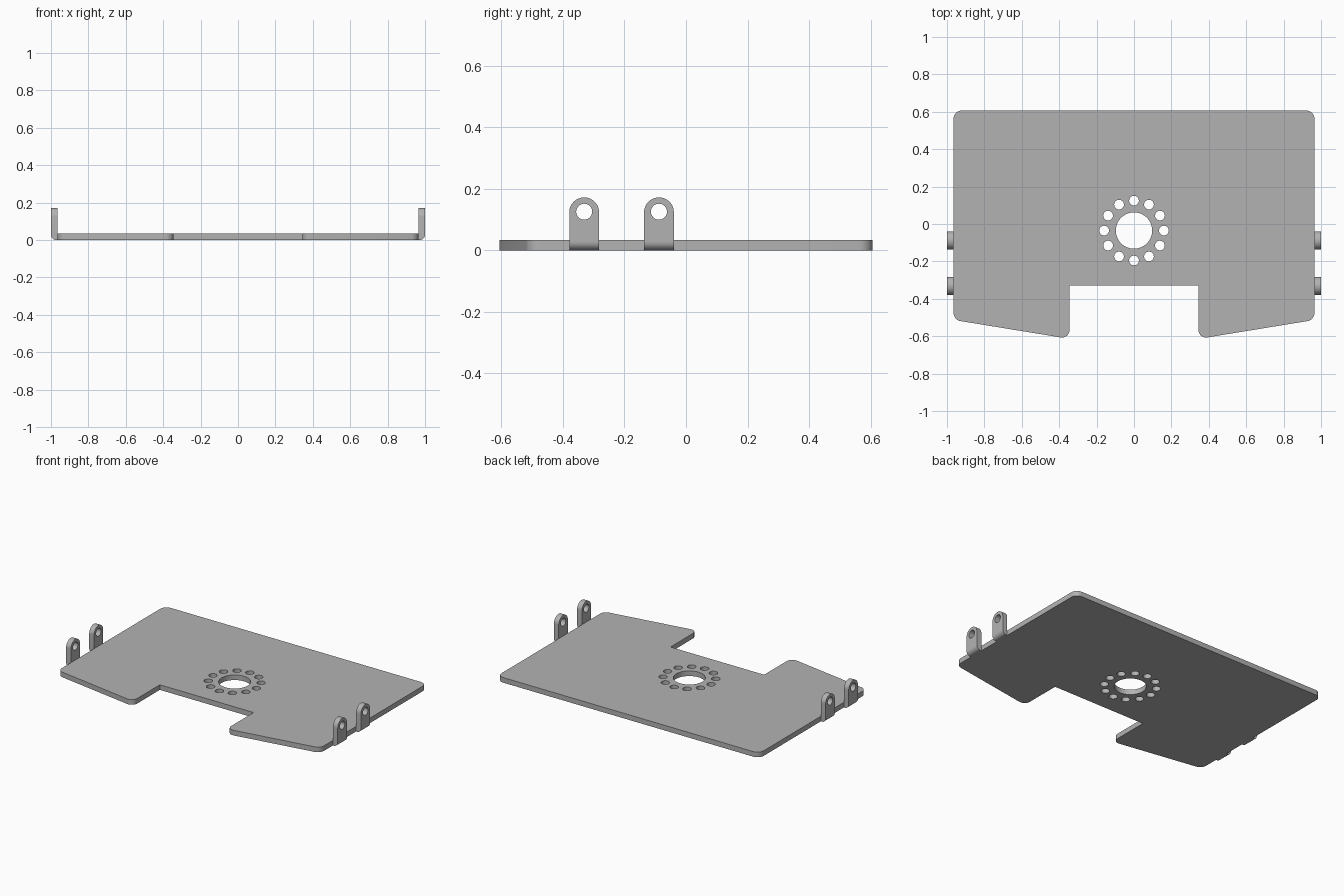
import bpy
import bmesh
from math import cos, sin, pi, tan, radians
from mathutils import Matrix, Vector

if "Cube" in bpy.data.objects:
    bpy.data.objects.remove(bpy.data.objects["Cube"])

grey = bpy.data.materials.new("grey metal")
grey.use_nodes = True
GREY = (0.45, 0.45, 0.45, 1)
grey.diffuse_color = GREY
grey.node_tree.nodes["Principled BSDF"].inputs["Base Color"].default_value = GREY

T = 0.034        # sheet thickness
HALF_X = 0.965   # half width of the plate


def arc(cx, cy, r, start, end, n):
    """Points along an arc, angles in radians."""
    return [(cx + r * cos(start + (end - start) * i / n),
             cy + r * sin(start + (end - start) * i / n)) for i in range(n + 1)]


def circle(cx, cy, r, n=32):
    return arc(cx, cy, r, 0, 2 * pi, n)[:-1]


def fillet(corners, n=8):
    """Outline from (x, y, radius) corners, rounding those with a radius."""
    out = []
    for i, (x, y, r) in enumerate(corners):
        p = Vector((x, y))
        a = (Vector(corners[i - 1][:2]) - p).normalized()
        b = (Vector(corners[(i + 1) % len(corners)][:2]) - p).normalized()
        if r == 0:
            out.append((x, y))
            continue
        half = a.angle(b) / 2
        centre = p + (a + b).normalized() * (r / sin(half))
        start = p + a * (r / tan(half)) - centre
        sweep = (p + b * (r / tan(half)) - centre).angle_signed(start)
        for k in range(n + 1):
            t = sweep * k / n
            out.append((centre.x + start.x * cos(t) - start.y * sin(t),
                        centre.y + start.x * sin(t) + start.y * cos(t)))
    return out


def prism(name, loops, depth, matrix):
    """Extrude an outline with holes, centred on its local z."""
    curve = bpy.data.curves.new(name, 'CURVE')
    curve.dimensions = '2D'
    curve.fill_mode = 'BOTH'
    curve.extrude = depth / 2
    for pts in loops:
        spline = curve.splines.new('POLY')
        spline.points.add(len(pts) - 1)
        for sp, (x, y) in zip(spline.points, pts):
            sp.co = (x, y, 0, 1)
        spline.use_cyclic_u = True
    source = bpy.data.objects.new(name + "_curve", curve)
    bpy.context.collection.objects.link(source)
    graph = bpy.context.evaluated_depsgraph_get()
    mesh = bpy.data.meshes.new_from_object(source.evaluated_get(graph))
    bpy.data.objects.remove(source)

    bm = bmesh.new()
    bm.from_mesh(mesh)
    bmesh.ops.remove_doubles(bm, verts=bm.verts, dist=0.0001)
    bm.transform(matrix)
    bmesh.ops.recalc_face_normals(bm, faces=bm.faces)
    bm.to_mesh(mesh)
    bm.free()
    mesh.name = name
    mesh.materials.clear()
    mesh.materials.append(grey)
    obj = bpy.data.objects.new(name, mesh)
    bpy.context.collection.objects.link(obj)
    bpy.ops.object.select_all(action='DESELECT')
    obj.select_set(True)
    bpy.context.view_layer.objects.active = obj
    bpy.ops.object.shade_smooth_by_angle(angle=radians(30))
    return obj


# Base plate: rounded sheet with a front notch, centre bore and ring of holes
right_half = [(0.345, -0.329, 0), (0.345, -0.614, 0.04),
              (HALF_X, -0.513, 0.045), (HALF_X, 0.607, 0.045)]
left_half = [(-x, y, r) for x, y, r in reversed(right_half)]
BORE_Y = -0.035
loops = [fillet(right_half + left_half), circle(0, BORE_Y, 0.097, 64)]
for i in range(12):
    a = i * pi / 6
    loops.append(circle(0.16 * cos(a), BORE_Y + 0.16 * sin(a), 0.026, 24))
prism("base_plate", loops, T, Matrix.Translation((0, 0, T / 2)))

# Hinge tabs: upright lugs with a hole, each on a folded bend at the plate edge
R = 0.0485
BEND = 0.028
TOP = 0.172
to_side = Matrix(((0, 0, 1, 0), (1, 0, 0, 0), (0, 1, 0, 0), (0, 0, 0, 1)))
to_front = Matrix.Rotation(pi / 2, 4, 'X')
for side, s in (("left", 1), ("right", -1)):
    for place, y in (("front", -0.331), ("back", -0.088)):
        lug = [(-R, T), (R, T)] + arc(0, TOP - R, R, 0, pi, 24)
        prism(f"{side}_{place}_tab", [lug, circle(0, TOP - R + 0.002, 0.026)],
              1 - HALF_X,
              Matrix.Translation((s * (1 + HALF_X) / 2, y, 0)) @ to_side)
        bend = [(HALF_X, T), (HALF_X, 0)]
        bend += arc(1 - BEND, BEND, BEND, -pi / 2, 0, 8) + [(1, T)]
        prism(f"{side}_{place}_tab_bend", [[(s * x, z) for x, z in bend]],
              2 * R, Matrix.Translation((0, y, 0)) @ to_front)
